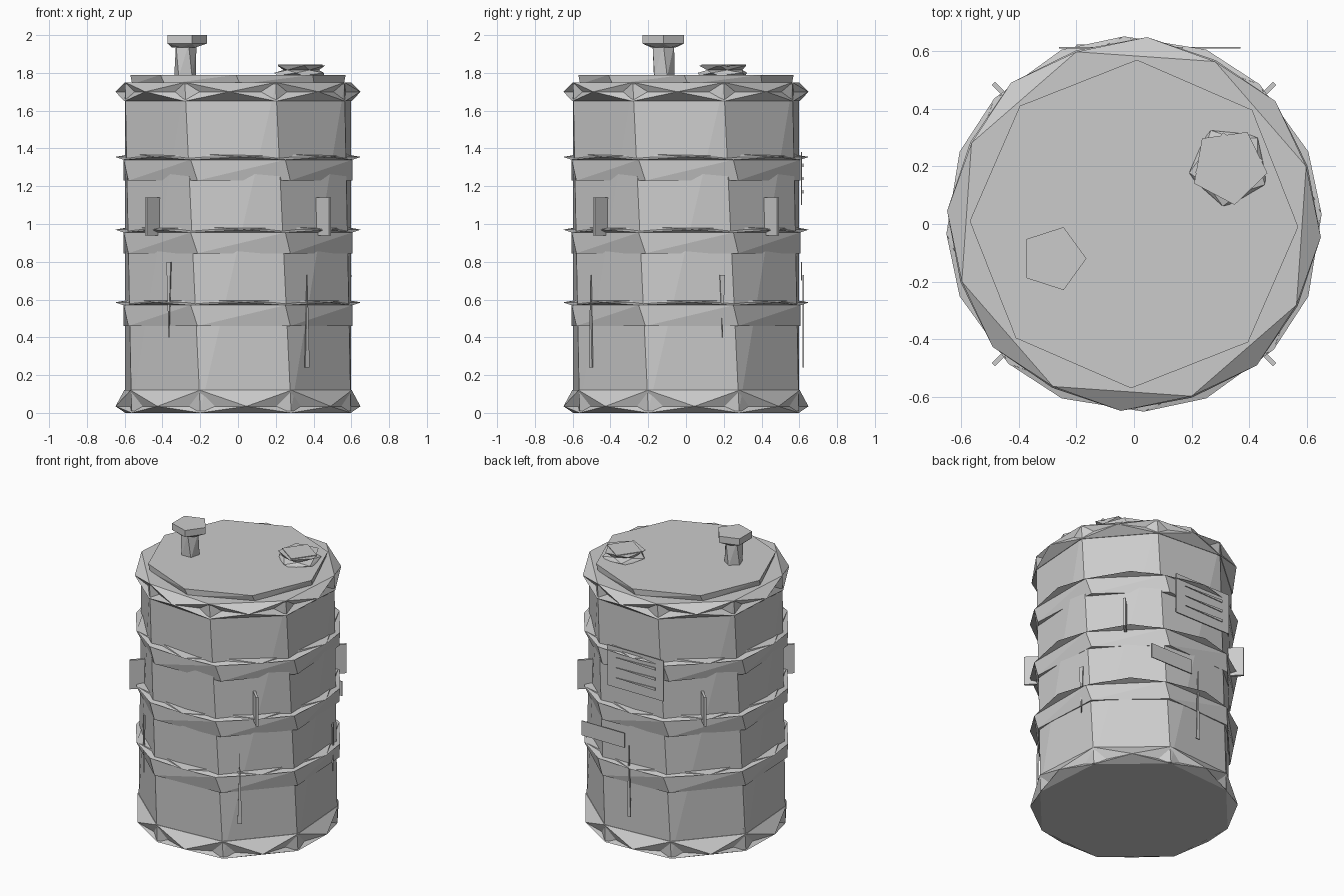
import bpy, bmesh, math
from mathutils import Vector

cube = bpy.data.objects.get("Cube")
if cube:
    bpy.data.objects.remove(cube, do_unlink=True)

grey = bpy.data.materials.new("light_grey")
grey.use_nodes = True
colour = (0.6, 0.6, 0.6, 1)
grey.diffuse_color = colour
grey.node_tree.nodes["Principled BSDF"].inputs["Base Color"].default_value = colour


def finish(name, bm):
    bmesh.ops.recalc_face_normals(bm, faces=bm.faces)
    mesh = bpy.data.meshes.new(name)
    bm.to_mesh(mesh)
    bm.free()
    mesh.materials.append(grey)
    ob = bpy.data.objects.new(name, mesh)
    bpy.context.collection.objects.link(ob)
    return ob


def loft(name, rings, sides=8, centre=(0, 0)):
    """Faceted solid through rings of (radius, height, turn in degrees)."""
    bm = bmesh.new()
    loops = []
    for r, z, turn in rings:
        angles = [math.radians(turn + 360 * i / sides) for i in range(sides)]
        loops.append([bm.verts.new((centre[0] + r * math.cos(a),
                                    centre[1] + r * math.sin(a), z)) for a in angles])
    for low, high in zip(loops, loops[1:]):
        for i in range(sides):
            j = (i + 1) % sides
            bm.faces.new((low[i], low[j], high[j]))
            bm.faces.new((low[i], high[j], high[i]))
    bm.faces.new(loops[0])
    bm.faces.new(loops[-1])
    return finish(name, bm)


def plate(name, outline, facing, offset, thick=0.006):
    """Thin upright plate: outline in (sideways, height), facing an angle."""
    a = math.radians(facing)
    n = Vector((math.cos(a), math.sin(a), 0))
    t = Vector((-n.y, n.x, 0))
    bm = bmesh.new()
    sheets = []
    for d in (offset - thick / 2, offset + thick / 2):
        sheets.append([bm.verts.new(n * d + t * u + Vector((0, 0, z))) for u, z in outline])
    back, front = sheets
    bm.faces.new(back)
    bm.faces.new(front)
    for i in range(len(outline)):
        j = (i + 1) % len(outline)
        bm.faces.new((back[i], back[j], front[j], front[i]))
    return finish(name, bm)


def rect(u0, u1, z0, z1):
    return [(u0, z0), (u1, z0), (u1, z1), (u0, z1)]


# Drum shell, slightly twisted, and its end rims
loft("drum_body", [(0.63, 0.01, 26.5), (0.63, 1.74, 18.5)])
loft("bottom_rim", [(0.63, 0, 26.5), (0.65, 0.035, 4), (0.635, 0.12, -18.5)])
loft("top_rim", [(0.635, 1.65, 18.5), (0.65, 1.7, -4), (0.63, 1.75, -26.5)])
loft("lid", [(0.56, 1.74, 1), (0.57, 1.79, -1)])

# Three raised hoops with flared upper edges
for i, z in enumerate((0.46, 0.845, 1.23)):
    loft(f"hoop_{i + 1}", [(0.643, z, 25.5), (0.655, z + 0.11, 22.5),
                           (0.652, z + 0.125, 3), (0.6, z + 0.14, -19.5)])

# Pump stem with a flared cap, and the flat bung
loft("stem", [(0.06, 1.78, 20), (0.06, 1.95, 0)], 5, (-0.28, -0.12))
loft("stem_cap", [(0.07, 1.935, 36), (0.115, 1.955, 0), (0.115, 2.0, 0)], 5, (-0.28, -0.12))
loft("bung", [(0.13, 1.785, 60), (0.14, 1.8, 45), (0.1, 1.815, 10),
              (0.135, 1.84, -10)], 5, (0.33, 0.2))
loft("bung_top", [(0.12, 1.835, 10), (0.12, 1.845, 10)], 4, (0.33, 0.2))

# Four radial side fins
for i in range(4):
    plate(f"side_fin_{i + 1}", rect(0.57, 0.69, 0.94, 1.14), 45 + 90 * i - 90, 0, 0.016)

# Back label with text-free ruled lines, and a smaller tag
plate("back_label", rect(-0.17, 0.26, 1.1, 1.38), 90, 0.612)
for i in range(3):
    z = 1.17 + 0.07 * i
    plate(f"label_line_{i + 1}", [(-0.1, z), (0.2, z - 0.008), (0.2, z + 0.01)], 90, 0.62)
plate("back_tag", rect(-0.37, -0.04, 0.7, 0.8), 90, 0.612)

# Drip streaks: facing angle, narrow-end height, wide-end height
for i, (angle, tip, wide) in enumerate(((-54, 0.73, 0.24), (-126, 0.4, 0.8),
                                        (18, 0.4, 0.73), (90, 0.73, 0.24),
                                        (161, 0.42, 0.1))):
    w = 0.014
    plate(f"drip_{i + 1}", [(-w, wide), (w, wide), (w / 2, (tip + wide) / 2), (0, tip),
                            (-w / 2, (tip + wide) / 2)], angle, 0.622, 0.008)
